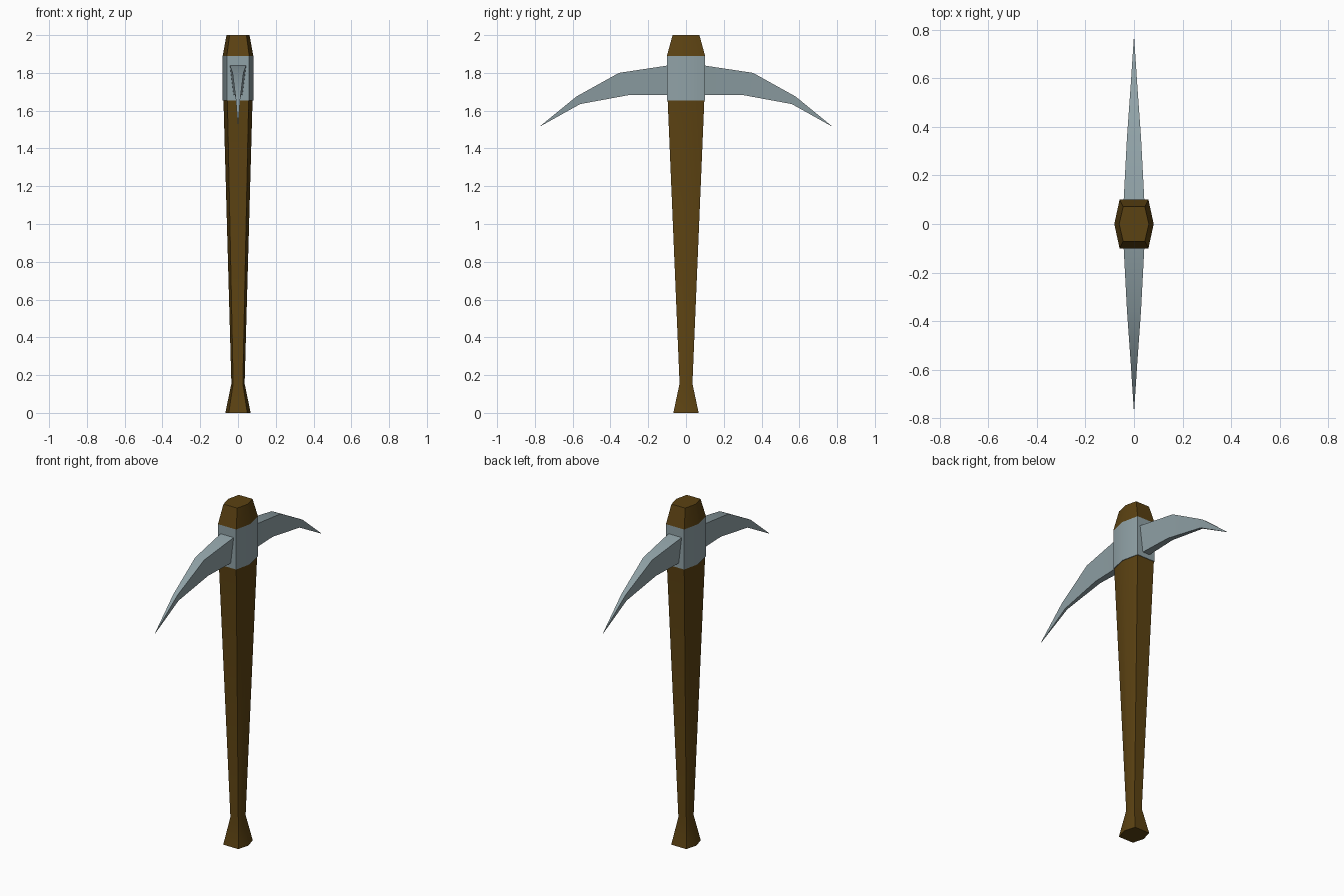
import bpy, bmesh, math

if "Cube" in bpy.data.objects:
    bpy.data.objects.remove(bpy.data.objects["Cube"])


def material(name, rgb):
    m = bpy.data.materials.new(name)
    m.diffuse_color = (*rgb, 1)
    m.use_nodes = True
    m.node_tree.nodes["Principled BSDF"].inputs["Base Color"].default_value = m.diffuse_color
    return m


wood = material("dark brown wood", (0.105, 0.054, 0.006))
steel = material("grey steel", (0.28, 0.36, 0.385))


def loft(name, rings, mat):
    """Skin a list of equal-length point rings and cap both ends."""
    bm = bmesh.new()
    loops = [[bm.verts.new(p) for p in ring] for ring in rings]
    n = len(loops[0])
    for a, b in zip(loops, loops[1:]):
        for i in range(n):
            j = (i + 1) % n
            bm.faces.new((a[i], a[j], b[j], b[i]))
    bm.faces.new(loops[0][::-1])
    bm.faces.new(loops[-1])
    bmesh.ops.remove_doubles(bm, verts=bm.verts, dist=1e-5)
    bmesh.ops.recalc_face_normals(bm, faces=bm.faces)
    me = bpy.data.meshes.new(name)
    bm.to_mesh(me)
    bm.free()
    me.materials.append(mat)
    ob = bpy.data.objects.new(name, me)
    bpy.context.collection.objects.link(ob)
    bpy.ops.object.select_all(action='DESELECT')
    ob.select_set(True)
    bpy.context.view_layer.objects.active = ob
    bpy.ops.object.shade_smooth_by_angle(angle=math.radians(30))
    return ob


def hexagon(z, hx, hy):
    c = hx * 0.73
    return [(hx, 0, z), (c, hy, z), (-c, hy, z),
            (-hx, 0, z), (-c, -hy, z), (c, -hy, z)]


# Wooden shaft with flared foot, steel collar, wooden top cap
loft("handle", [hexagon(0, 0.067, 0.067), hexagon(0.155, 0.035, 0.034),
                hexagon(1.655, 0.077, 0.097)], wood)
loft("collar", [hexagon(1.655, 0.081, 0.101), hexagon(1.89, 0.081, 0.101)], steel)
loft("top_cap", [hexagon(1.89, 0.081, 0.101), hexagon(2.0, 0.061, 0.071)], wood)

# Curved picks: (top y, top z, bottom y, bottom z, top half width)
PICK = [(0.09, 1.84, 0.09, 1.683, 0.043), (0.355, 1.80, 0.30, 1.683, 0.029),
        (0.58, 1.675, 0.56, 1.635, 0.013), (0.77, 1.52, 0.768, 1.519, 0.0005)]
for side, name in ((-1, "front_pick"), (1, "back_pick")):
    loft(name, [[(w, side * ty, tz), (-w, side * ty, tz),
                 (-w * 0.55, side * by, bz), (w * 0.55, side * by, bz)]
                for ty, tz, by, bz, w in PICK], steel)
